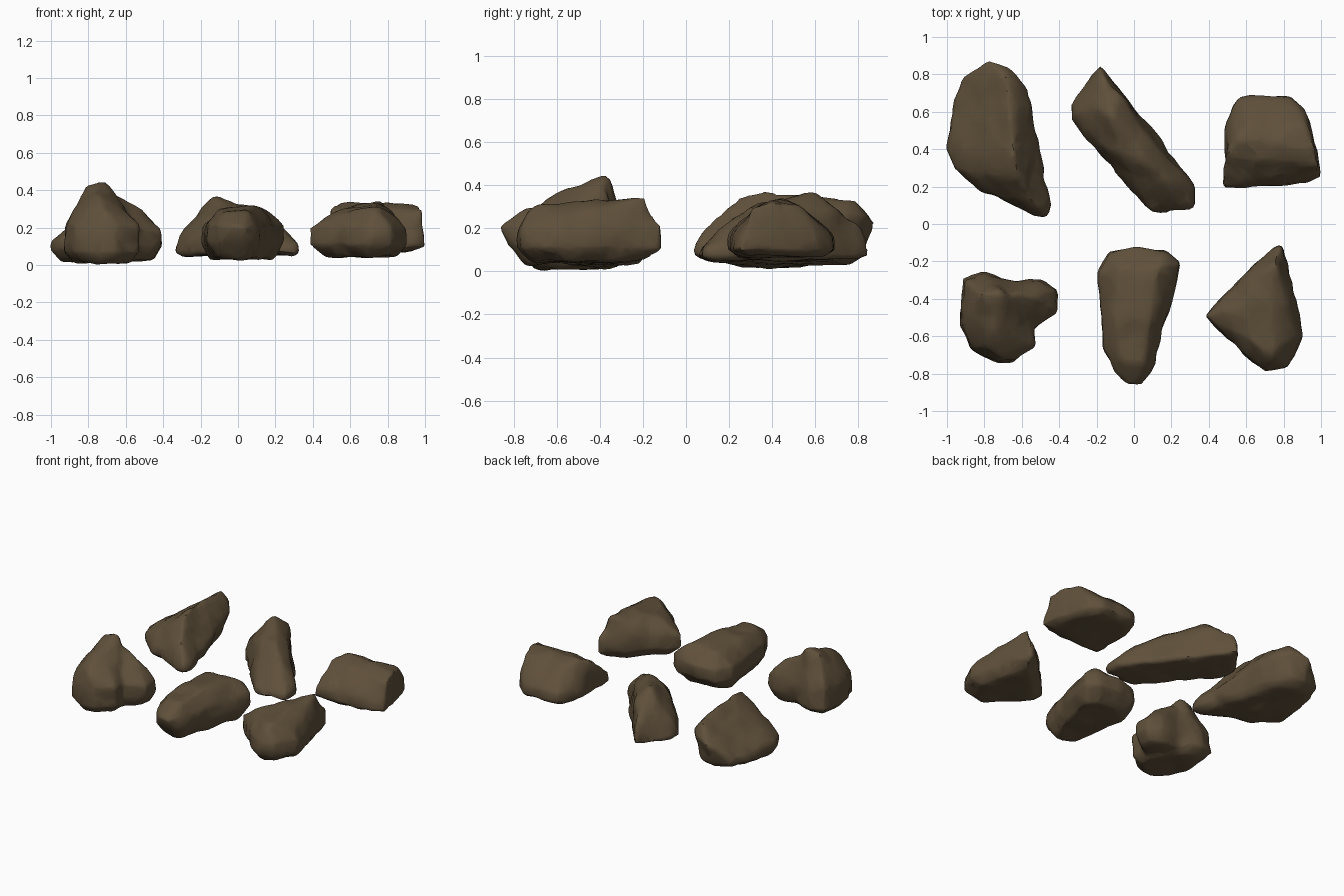
import bpy, bmesh
from mathutils import Vector, noise

default_cube = bpy.data.objects.get("Cube")
if default_cube:
    bpy.data.objects.remove(default_cube, do_unlink=True)

# One earthy brown for every rock
stone = bpy.data.materials.new("brown_stone")
stone.use_nodes = True
stone_colour = (0.115, 0.08, 0.043, 1)
stone.diffuse_color = stone_colour
stone.node_tree.nodes["Principled BSDF"].inputs["Base Color"].default_value = stone_colour


def add_lobe(bm, outline, ridge, base, edge_low, edge_high, base_scale=0.75):
    """Convex chunk: shrunken base, full-width belt and a crest of ridge points."""
    centre = sum((Vector(p) for p in outline), Vector((0, 0))) / len(outline)
    points = [Vector(p) for p in ridge]
    for p in outline:
        p = Vector(p)
        low = centre.lerp(p, base_scale)
        points.append(Vector((low.x, low.y, base)))
        points.append(Vector((p.x, p.y, edge_low)))
        inner = centre.lerp(p, 0.97)
        points.append(Vector((inner.x, inner.y, edge_high)))
    verts = [bm.verts.new(p) for p in points]
    hull = bmesh.ops.convex_hull(bm, input=verts)
    loose = set(hull["geom_interior"]) | set(hull["geom_unused"])
    bmesh.ops.delete(bm, geom=[v for v in loose if isinstance(v, bmesh.types.BMVert)],
                     context='VERTS')


def apply_modifier(obj, kind, **settings):
    mod = obj.modifiers.new(kind.title(), kind)
    for key, value in settings.items():
        setattr(mod, key, value)
    bpy.ops.object.modifier_apply(modifier=mod.name)


def build_rock(name, *lobes):
    """Fuse the lobes, roughen them, then reduce to soft irregular facets."""
    mesh = bpy.data.meshes.new(name)
    bm = bmesh.new()
    for lobe in lobes:
        add_lobe(bm, **lobe)
    bmesh.ops.recalc_face_normals(bm, faces=bm.faces)
    bm.to_mesh(mesh)
    bm.free()
    obj = bpy.data.objects.new(name, mesh)
    bpy.context.collection.objects.link(obj)
    bpy.ops.object.select_all(action='DESELECT')
    obj.select_set(True)
    bpy.context.view_layer.objects.active = obj

    apply_modifier(obj, 'REMESH', mode='VOXEL', voxel_size=0.014)
    apply_modifier(obj, 'SMOOTH', factor=0.5, iterations=3)
    normals = [v.normal.copy() for v in obj.data.vertices]
    for v, normal in zip(obj.data.vertices, normals):
        dents = noise.noise(v.co * 6) * 0.014 + noise.noise(v.co * 13) * 0.008
        v.co += normal * (dents + 0.002)
    apply_modifier(obj, 'DECIMATE', ratio=0.1)
    obj.data.materials.clear()
    obj.data.materials.append(stone)
    bpy.ops.object.shade_smooth_by_angle(angle=0.7)


# Long humped rock, undercut beneath its raised far end
build_rock("back_left_rock", dict(
    outline=[(-1, .4), (-.96, .66), (-.92, .78), (-.78, .83), (-.68, .79), (-.61, .68),
             (-.55, .42), (-.45, .1), (-.47, .04), (-.56, .06), (-.8, .17), (-.96, .29)],
    ridge=[(-.62, .25, .345), (-.64, .36, .37), (-.65, .55, .35), (-.68, .78, .33),
           (-.6, .75, .27), (-.57, .72, .23), (-.525, .47, .19), (-.77, .87, .23),
           (-.66, .84, .26), (-.55, .13, .25), (-.95, .37, .015), (-.75, .4, .015)],
    base=.045, edge_low=.08, edge_high=.13, base_scale=.82))

# Slanting bar with steep sides and a blunt, thick end
build_rock("back_middle_rock", dict(
    outline=[(-.33, .56), (-.33, .63), (-.25, .72), (-.22, .81), (-.18, .85), (-.1, .74),
             (0, .61), (.14, .45), (.32, .2), (.32, .09), (.22, .09), (.17, .05),
             (.1, .06), (.06, .13), (-.18, .37)],
    ridge=[(-.13, .6, .36), (-.21, .64, .28), (-.08, .68, .29), (-.18, .82, .2),
           (-.3, .6, .19), (-.08, .39, .32), (-.18, .43, .25), (0, .45, .33),
           (.08, .46, .28), (.1, .3, .3), (.18, .24, .25), (.2, .13, .17)],
    base=.055, edge_low=.07, edge_high=.11, base_scale=.9))

# Wedge with a level crest
build_rock("back_right_rock", dict(
    outline=[(.475, .19), (.485, .5), (.52, .63), (.57, .68), (.67, .695), (.84, .685),
             (.91, .62), (.98, .4), (1, .25), (.93, .22), (.7, .2)],
    ridge=[(.5, .36, .3), (.55, .45, .33), (.75, .45, .34), (.97, .38, .32), (.985, .31, .3),
           (.92, .53, .29), (.6, .54, .29)],
    base=.07, edge_low=.1, edge_high=.16, base_scale=.8))

# Tall crag whose shoulder runs out into a side spur
build_rock("front_left_rock", dict(
    outline=[(-.91, -.29), (-.8, -.26), (-.68, -.3), (-.54, -.5), (-.53, -.65), (-.62, -.67),
             (-.65, -.74), (-.73, -.74), (-.87, -.67), (-.93, -.54)],
    ridge=[(-.81, -.38, .42), (-.72, -.37, .445), (-.66, -.4, .38), (-.75, -.58, .37),
           (-.66, -.58, .33), (-.84, -.5, .33), (-.8, -.66, .29), (-.7, -.71, .28)],
    base=.015, edge_low=.07, edge_high=.21), dict(
    outline=[(-.85, -.29), (-.51, -.3), (-.41, -.35), (-.41, -.47), (-.49, -.52),
             (-.6, -.6), (-.8, -.6)],
    ridge=[(-.74, -.38, .4), (-.64, -.37, .37), (-.53, -.4, .31), (-.56, -.5, .27)],
    base=.03, edge_low=.11, edge_high=.19))

# Tapered block with a lifted, rounded nose
build_rock("front_middle_rock", dict(
    outline=[(-.195, -.25), (-.13, -.15), (0, -.12), (.17, -.14), (.25, -.2), (.185, -.46),
             (.125, -.67), (.09, -.79), (.04, -.82), (-.04, -.82), (-.1, -.8), (-.165, -.67),
             (-.185, -.4)],
    ridge=[(-.09, -.25, .295), (.13, -.24, .31), (.09, -.5, .315), (-.1, -.5, .295),
           (-.06, -.74, .28), (.05, -.73, .285), (.04, -.86, .2), (-.03, -.86, .21)],
    base=.04, edge_low=.12, edge_high=.21))

# Broad pointed boulder
build_rock("front_right_rock", dict(
    outline=[(.38, -.49), (.47, -.39), (.61, -.25), (.75, -.13), (.79, -.11), (.81, -.27),
             (.87, -.4), (.905, -.6), (.82, -.77), (.7, -.79), (.59, -.7), (.48, -.58)],
    ridge=[(.76, -.19, .34), (.72, -.35, .33), (.5, -.47, .27), (.56, -.45, .3),
           (.62, -.62, .3), (.74, -.7, .305), (.82, -.55, .29), (.87, -.58, .25)],
    base=.045, edge_low=.11, edge_high=.2))
